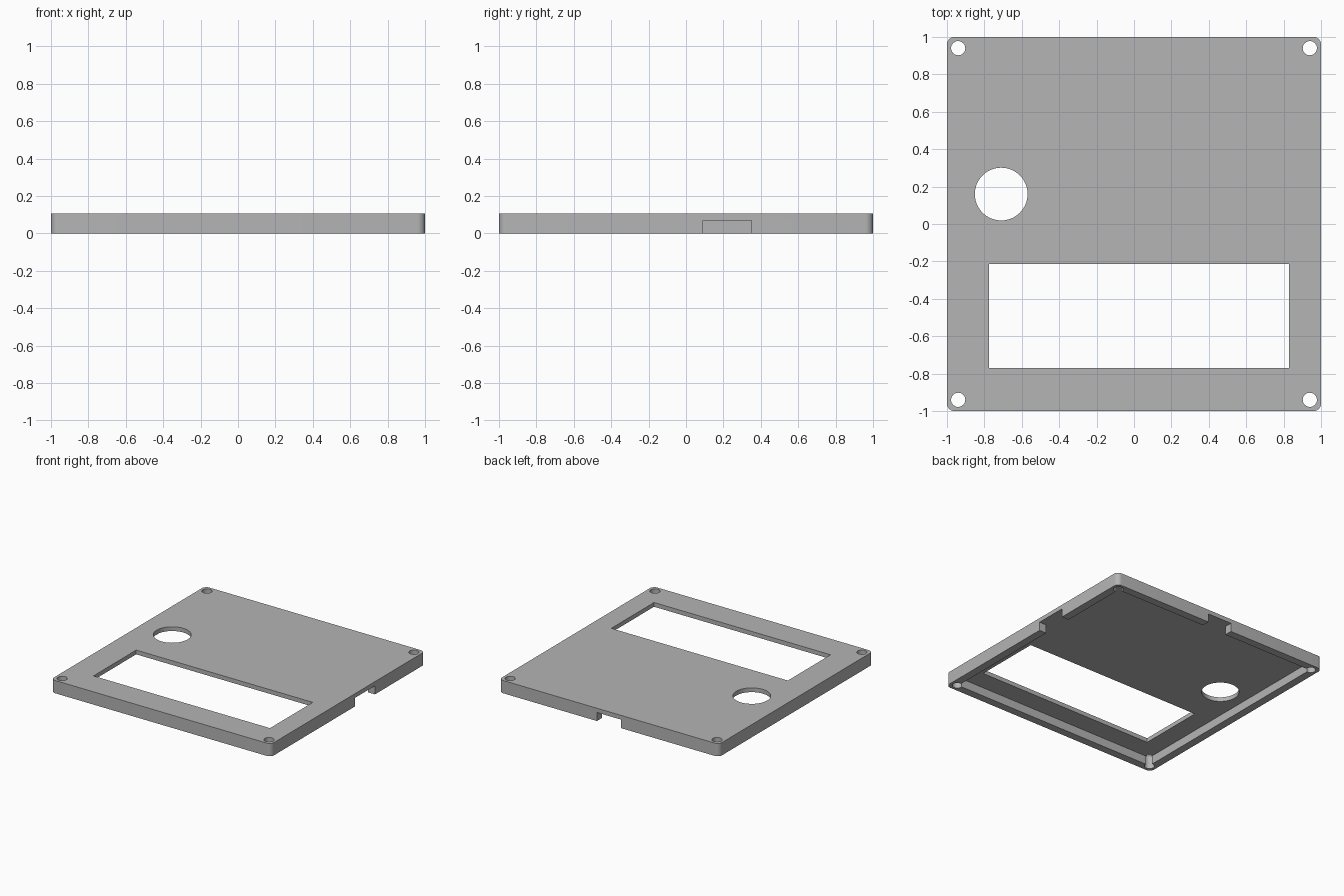
import bpy, bmesh, math

cube = bpy.data.objects.get("Cube")
if cube:
    bpy.data.objects.remove(cube, do_unlink=True)

HEIGHT, ROOF_UNDERSIDE, WALL = 0.105, 0.07, 0.065

grey = bpy.data.materials.new("plain grey")
grey.use_nodes = True
grey.diffuse_color = (0.46, 0.46, 0.46, 1)
grey.node_tree.nodes["Principled BSDF"].inputs["Base Color"].default_value = grey.diffuse_color


def add_object(name, bm):
    mesh = bpy.data.meshes.new(name)
    bm.to_mesh(mesh)
    bm.free()
    mesh.materials.append(grey)
    obj = bpy.data.objects.new(name, mesh)
    bpy.context.collection.objects.link(obj)
    return obj


def box(name, x0, x1, y0, y1, z0, z1, corner=0):
    bm = bmesh.new()
    bmesh.ops.create_cube(bm, size=1)
    for v in bm.verts:
        v.co = (x1 if v.co.x > 0 else x0, y1 if v.co.y > 0 else y0, z1 if v.co.z > 0 else z0)
    if corner:
        upright = [e for e in bm.edges if abs(e.verts[0].co.z - e.verts[1].co.z) > 0.01]
        bmesh.ops.bevel(bm, geom=upright, offset=corner, segments=8, profile=0.5, affect='EDGES')
    return add_object(name, bm)


def cylinder(name, x, y, radius, sides):
    bm = bmesh.new()
    bmesh.ops.create_cone(bm, cap_ends=True, segments=sides, radius1=radius, radius2=radius, depth=1)
    bmesh.ops.translate(bm, verts=bm.verts, vec=(x, y, 0))
    return add_object(name, bm)


# Solid lid with rounded upright corners
lid = box("enclosure_lid", -1, 1, -1, 1, 0, HEIGHT, corner=0.04)

# Hollow underside, display window, side and back cable notches, round opening
inner = 1 - WALL
cutters = [
    box("hollow_cutter", -inner, inner, -inner, inner, -0.1, ROOF_UNDERSIDE),
    box("window_cutter", -0.775, 0.83, -0.77, -0.215, -0.2, 0.3),
    box("side_notch_cutter", 0.8, 1.1, 0.09, 0.35, -0.1, ROOF_UNDERSIDE),
    box("back_notch_cutter", -0.11, 0.11, 0.8, 1.1, -0.1, ROOF_UNDERSIDE),
    cylinder("round_opening_cutter", -0.71, 0.16, 0.141, 64),
]

# Screw holes in the four corners
for sx in (-1, 1):
    for sy in (-1, 1):
        cutters.append(cylinder("screw_hole_cutter", sx * 0.94, sy * 0.94, 0.038, 32))

# Cut and remove the helpers
bpy.ops.object.select_all(action='DESELECT')
bpy.context.view_layer.objects.active = lid
lid.select_set(True)
for cutter in cutters:
    cutter.hide_render = True
    mod = lid.modifiers.new("cut", 'BOOLEAN')
    mod.operation, mod.solver, mod.object = 'DIFFERENCE', 'EXACT', cutter
    bpy.ops.object.modifier_apply(modifier=mod.name)
    bpy.data.objects.remove(cutter, do_unlink=True)

bpy.ops.object.shade_smooth_by_angle(angle=math.radians(30))
